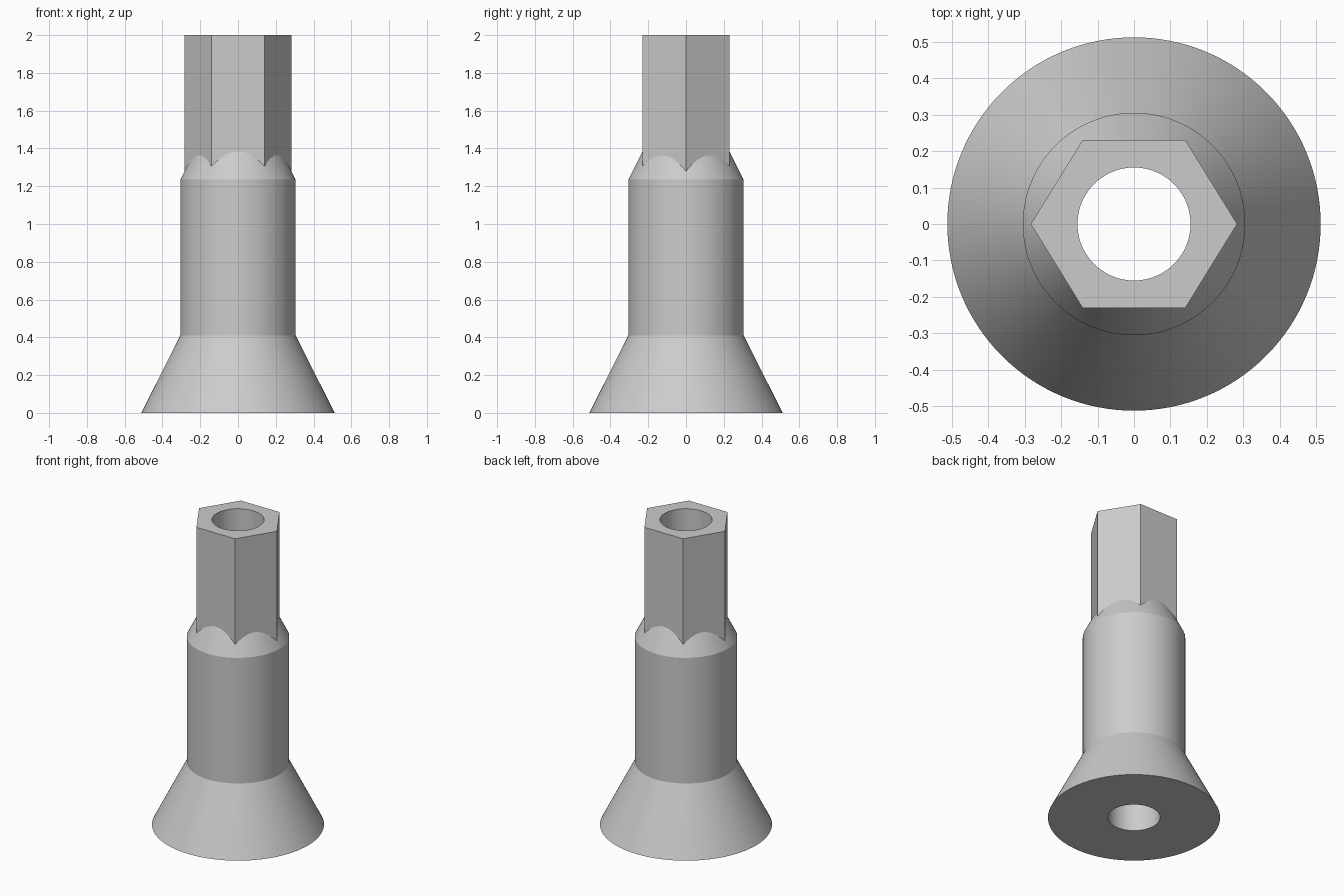
import bpy, bmesh, math

old = bpy.data.objects.get("Cube")
if old:
    bpy.data.objects.remove(old, do_unlink=True)

SEGMENTS = 128

steel = bpy.data.materials.new("grey steel")
steel.use_nodes = True
GREY = (0.6, 0.6, 0.6, 1)
steel.diffuse_color = GREY
steel.node_tree.nodes["Principled BSDF"].inputs["Base Color"].default_value = GREY


def circle(radius):
    return [(radius * math.cos(math.tau * i / SEGMENTS),
             radius * math.sin(math.tau * i / SEGMENTS)) for i in range(SEGMENTS)]


def stacked_solid(name, sections):
    """Closed solid through a stack of (outline, height) sections."""
    bm = bmesh.new()
    rings = [[bm.verts.new((x, y, z)) for x, y in outline] for outline, z in sections]
    for low, high in zip(rings, rings[1:]):
        n = len(low)
        for i in range(n):
            j = (i + 1) % n
            bm.faces.new((low[i], low[j], high[j], high[i]))
    bm.faces.new(rings[0][::-1])
    bm.faces.new(rings[-1])
    mesh = bpy.data.meshes.new(name)
    bm.to_mesh(mesh)
    bm.free()
    obj = bpy.data.objects.new(name, mesh)
    bpy.context.collection.objects.link(obj)
    mesh.materials.append(steel)
    return obj


def combine(target, other, operation):
    mod = target.modifiers.new(operation.title(), 'BOOLEAN')
    mod.object, mod.operation, mod.solver = other, operation, 'EXACT'
    bpy.ops.object.modifier_apply(modifier=mod.name)
    bpy.data.objects.remove(other, do_unlink=True)


# Flared foot, round barrel and tapered shoulder
body = stacked_solid("hex_drive_body", [
    (circle(0.512), 0), (circle(0.305), 0.41),
    (circle(0.305), 1.235), (circle(0.2), 1.445)])

# Hexagonal shank, cut into the shoulder as scallops
hexagon = [(0.283, 0), (0.141, 0.23), (-0.141, 0.23),
           (-0.283, 0), (-0.141, -0.23), (0.141, -0.23)]
shank = stacked_solid("hex_shank", [(hexagon, 0.8), (hexagon, 2)])

# Bore through the full length
bore = stacked_solid("bore_cutter", [(circle(0.155), -0.1), (circle(0.155), 2.1)])
bore.hide_render = True

bpy.ops.object.select_all(action='DESELECT')
body.select_set(True)
bpy.context.view_layer.objects.active = body
combine(body, shank, 'UNION')
combine(body, bore, 'DIFFERENCE')
bpy.ops.object.shade_smooth_by_angle(angle=math.radians(20))
